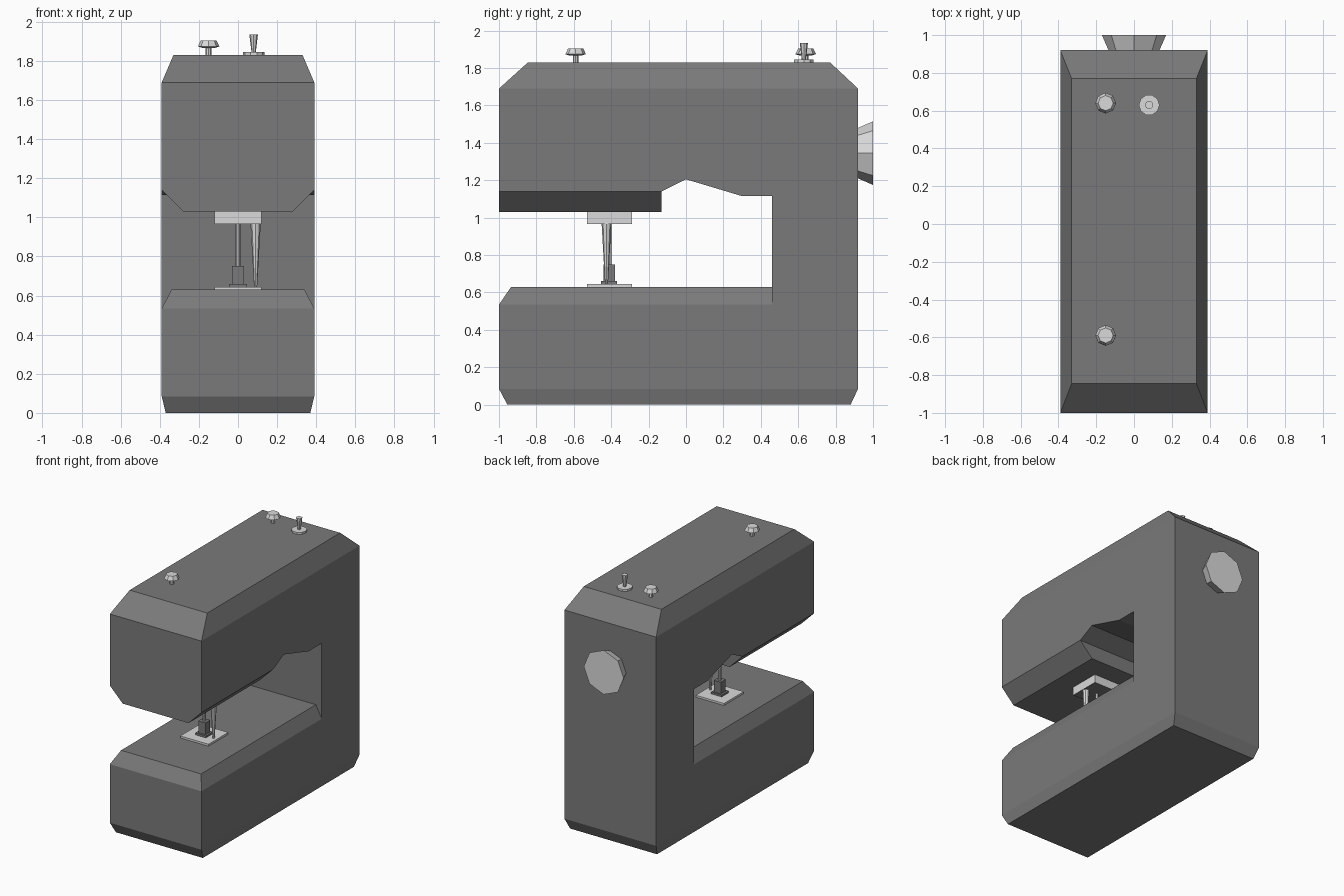
import bpy, bmesh
from math import cos, sin, tau
from mathutils import Matrix

if "Cube" in bpy.data.objects:
    bpy.data.objects.remove(bpy.data.objects["Cube"])


def material(name, value):
    m = bpy.data.materials.new(name)
    m.use_nodes = True
    colour = (value, value, value, 1)
    m.diffuse_color = colour
    m.node_tree.nodes["Principled BSDF"].inputs["Base Color"].default_value = colour
    return m


DARK = material("dark grey casing", 0.195)
LIGHT = material("light grey metal", 0.7)


def finish(name, bm, *mats):
    bmesh.ops.recalc_face_normals(bm, faces=bm.faces)
    mesh = bpy.data.meshes.new(name)
    bm.to_mesh(mesh)
    bm.free()
    for m in mats:
        mesh.materials.append(m)
    obj = bpy.data.objects.new(name, mesh)
    bpy.context.collection.objects.link(obj)
    return obj


def lathe(name, profile, sides, location, mat, rotation=None):
    """Faceted turned part from (radius, height) pairs, capped at both ends."""
    bm = bmesh.new()
    rings = [[bm.verts.new((r * cos(tau * i / sides), r * sin(tau * i / sides), h))
              for i in range(sides)] for r, h in profile]
    for a, b in zip(rings, rings[1:]):
        for i in range(sides):
            j = (i + 1) % sides
            bm.faces.new((a[i], a[j], b[j], b[i]))
    bm.faces.new(rings[0])
    bm.faces.new(rings[-1])
    if rotation:
        bm.transform(rotation)
    bm.transform(Matrix.Translation(location))
    return finish(name, bm, mat)


def box(name, x, y, z, *mats):
    bm = bmesh.new()
    bmesh.ops.create_cube(bm, size=1)
    for v in bm.verts:
        v.co = [r[0] if c < 0 else r[1] for c, r in zip(v.co, (x, y, z))]
    if len(mats) > 1:  # second colour goes on the underside
        bmesh.ops.recalc_face_normals(bm, faces=bm.faces)
        for f in bm.faces:
            f.material_index = int(f.normal.z < -0.5)
    return finish(name, bm, *mats)


# Casing: C-shaped side profile, extruded across the width
HALF = 0.39
side = [(-1, .085), (-1, .535), (.46, .535), (.46, 1.115), (.3, 1.115), (0, 1.205),
        (-.13, 1.14), (-1, 1.14), (-1, 1.69), (.92, 1.69), (.92, .085)]
bm = bmesh.new()
face = bm.faces.new([bm.verts.new((-HALF, y, z)) for y, z in side])
grown = bmesh.ops.extrude_face_region(bm, geom=[face])["geom"]
bmesh.ops.translate(bm, vec=(2 * HALF, 0, 0),
                    verts=[g for g in grown if isinstance(g, bmesh.types.BMVert)])


def bevel_out(level, height, half_width, front, back):
    """Extrude the flat face at one level into a tapered cap."""
    flat = next(f for f in bm.faces if all(abs(v.co.z - level) < 1e-4 for v in f.verts))
    mid = flat.calc_center_median().y
    cap = bmesh.ops.extrude_discrete_faces(bm, faces=[flat])["faces"][0]
    for v in cap.verts:
        v.co = (half_width if v.co.x > 0 else -half_width,
                front if v.co.y < mid else back, height)


bevel_out(.085, 0, .37, -.955, .88)
bevel_out(.535, .63, .34, -.935, .46)
bevel_out(1.14, 1.03, .28, -1, -.13)
bevel_out(1.69, 1.83, .33, -.845, .77)
finish("machine_casing", bm, DARK)

# Handwheel on the back
lathe("handwheel", [(.135, 0), (.17, .08)], 8, (0, .92, 1.345), LIGHT,
      Matrix.Rotation(-tau / 4, 4, 'X'))

# Dials and spool pin on top
for name, y in (("rear_dial", .64), ("front_dial", -.59)):
    lathe(name, [(.015, 0), (.015, .036), (.03, .036), (.055, .044), (.04, .075)],
          8, (-.15, y, 1.83), LIGHT)
lathe("spool_disc", [(.055, 0), (.055, .015)], 10, (.08, .63, 1.83), LIGHT)
lathe("spool_pin", [(.011, .015), (.022, .105)], 8, (.08, .63, 1.83), LIGHT)

# Needle mount, plate and foot
box("needle_mount", (-.12, .12), (-.53, -.29), (.965, 1.03), LIGHT, DARK)
box("needle_plate", (-.12, .12), (-.53, -.29), (.63, .645), LIGHT)
lathe("needle", [(.008, .645), (.026, .965)], 8, (.09, -.425, 0), LIGHT)
lathe("presser_bar", [(.012, .75), (.012, .965)], 8, (0, -.41, 0), LIGHT)
box("presser_block", (-.03, .03), (-.44, -.38), (.66, .75), DARK)
box("presser_foot", (-.045, .045), (-.455, -.37), (.645, .66), DARK)
